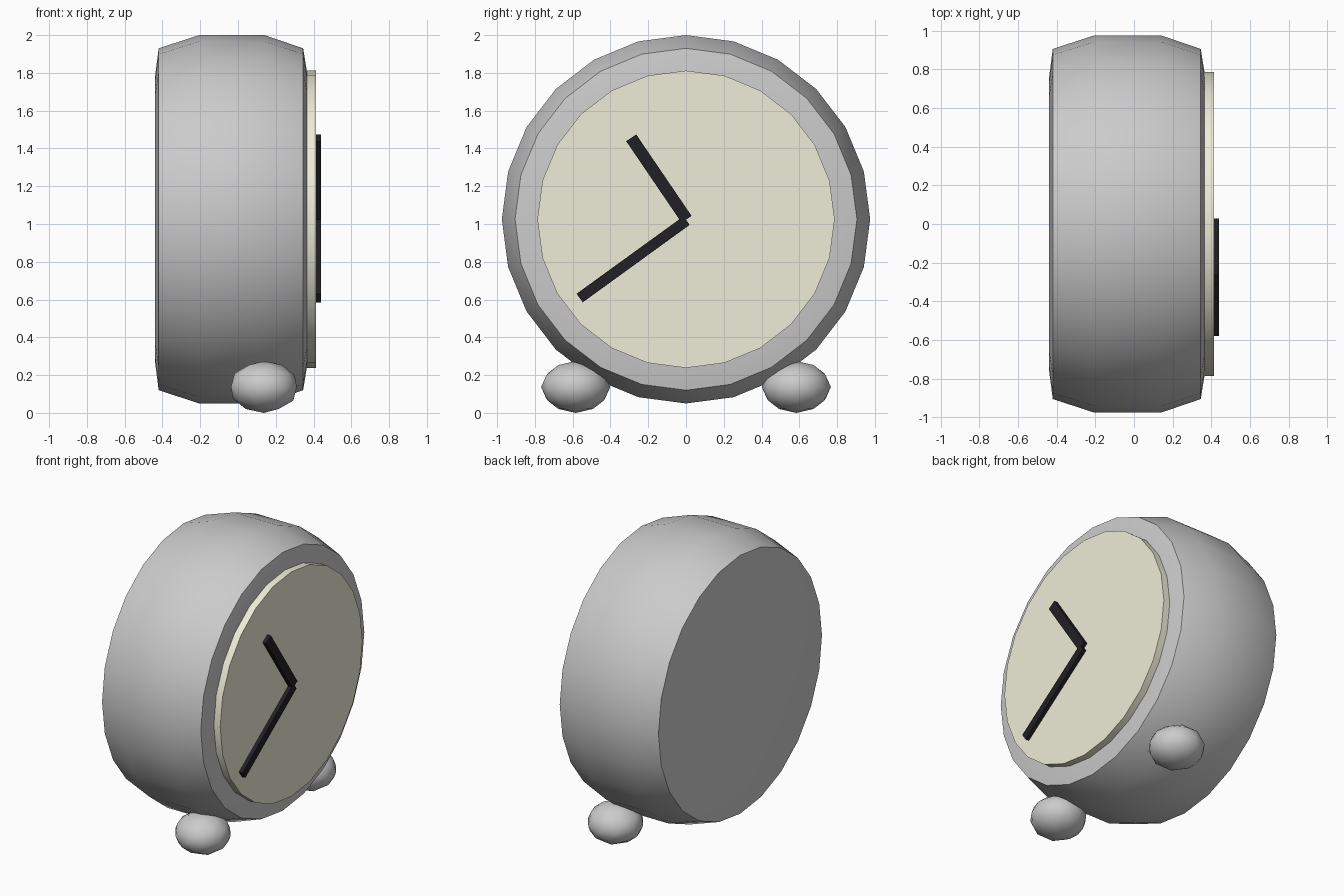
import bpy, bmesh, math
from mathutils import Matrix, Vector

if "Cube" in bpy.data.objects:
    bpy.data.objects.remove(bpy.data.objects["Cube"])

CZ = 1.025    # height of the clock axis
SIDES = 24


def material(name, rgb):
    m = bpy.data.materials.new(name)
    m.diffuse_color = (*rgb, 1)
    m.use_nodes = True
    m.node_tree.nodes["Principled BSDF"].inputs["Base Color"].default_value = m.diffuse_color
    return m


def finish(name, bm, mat=None, smooth=True):
    bmesh.ops.recalc_face_normals(bm, faces=bm.faces)
    me = bpy.data.meshes.new(name)
    bm.to_mesh(me)
    bm.free()
    ob = bpy.data.objects.new(name, me)
    bpy.context.collection.objects.link(ob)
    if mat:
        me.materials.append(mat)
    if smooth:
        bpy.ops.object.select_all(action='DESELECT')
        ob.select_set(True)
        bpy.context.view_layer.objects.active = ob
        bpy.ops.object.shade_smooth_by_angle(angle=math.radians(35))
    return ob


def lathe(name, profile, mat=None):
    """Rings of (x, radius) around the clock axis, capped at both ends."""
    bm = bmesh.new()
    rings = []
    for x, r in profile:
        angles = [2 * math.pi * i / SIDES for i in range(SIDES)]
        rings.append([bm.verts.new((x, r * math.sin(a), CZ + r * math.cos(a))) for a in angles])
    for a, b in zip(rings, rings[1:]):
        for i in range(SIDES):
            j = (i + 1) % SIDES
            bm.faces.new((a[i], a[j], b[j], b[i]))
    bm.faces.new(rings[0])
    bm.faces.new(rings[-1])
    return finish(name, bm, mat)


def hand(name, start, end, width, mat):
    """Flat bar on the dial between two (y, z) points."""
    a, b = Vector(start), Vector(end)
    d = b - a
    mid = (a + b) / 2
    bm = bmesh.new()
    bmesh.ops.create_cube(bm, size=1, matrix=(
        Matrix.Translation((0.425, mid.x, mid.y))
        @ Matrix.Rotation(math.atan2(d.y, d.x), 4, 'X')
        @ Matrix.Diagonal((0.03, d.length, width, 1))))
    return finish(name, bm, mat, smooth=False)


cream = material("cream", (0.86, 0.85, 0.69))
black = material("black", (0.015, 0.014, 0.019))

# rounded drum case with slightly domed ends
lathe("case", [(-0.44, 0.75), (-0.42, 0.905), (-0.205, 0.975),
               (0.14, 0.975), (0.345, 0.905), (0.37, 0.75)])

# dial and hands
lathe("dial", [(0.355, 0.787), (0.413, 0.787)], cream)
hand("hour_hand", (0.003, 1.025), (-0.29, 1.456), 0.064, black)
hand("minute_hand", (0.003, 1.018), (-0.563, 0.608), 0.056, black)

# squashed ball feet
for side, label in ((-1, "left"), (1, "right")):
    bm = bmesh.new()
    bmesh.ops.create_icosphere(bm, subdivisions=2, radius=1, matrix=(
        Matrix.Translation((0.137, side * 0.584, 0.137))
        @ Matrix.Diagonal((0.183, side * 0.183, 0.137, 1))))
    finish(label + "_foot", bm)
